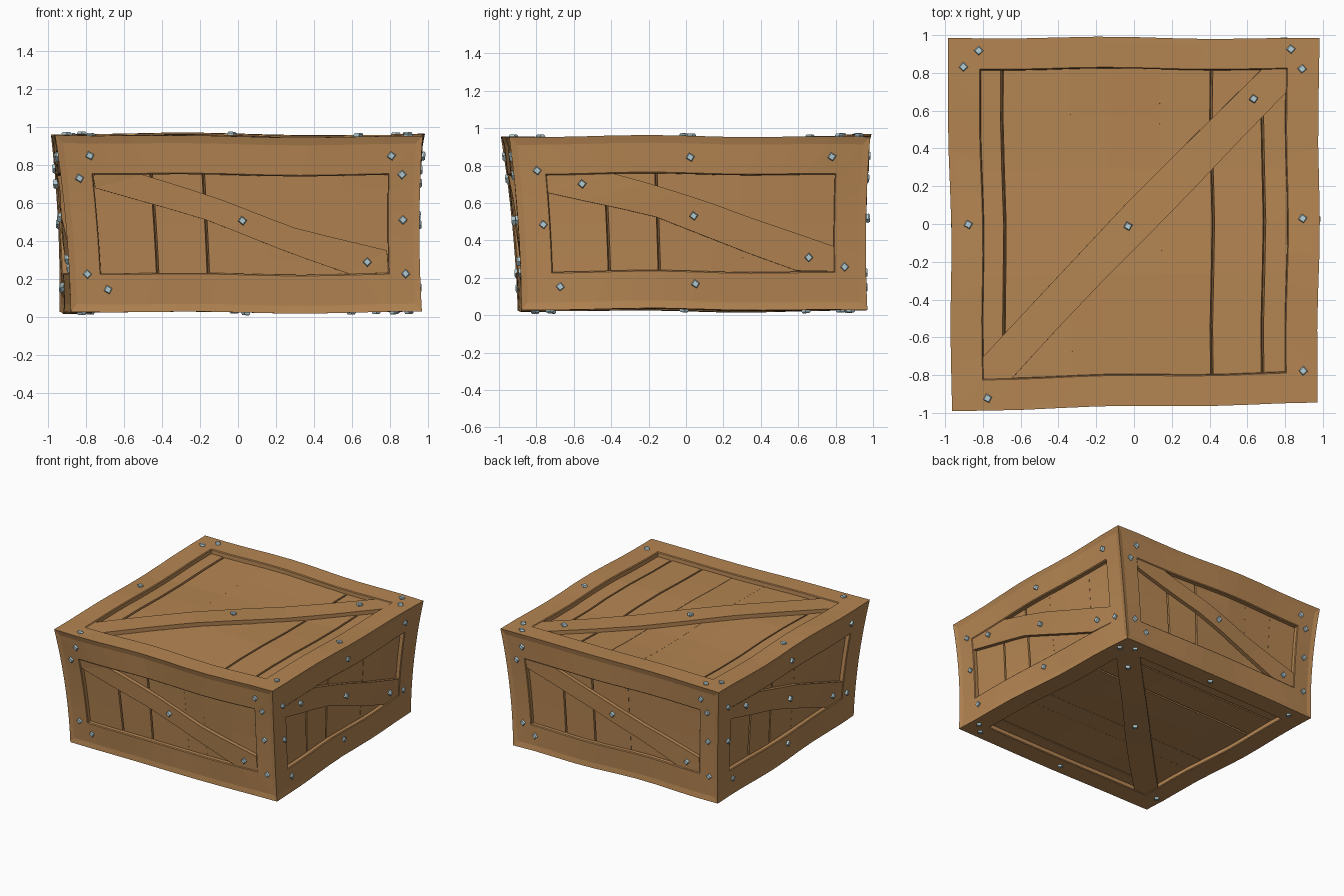
import bpy, bmesh, math, random
from mathutils import Vector

if "Cube" in bpy.data.objects:
    bpy.data.objects.remove(bpy.data.objects["Cube"])

random.seed(4)
HX, HY, HZ, ZC = 0.97, 0.97, 0.465, 0.49
T = 0.08  # board thickness


def material(name, col):
    m = bpy.data.materials.new(name)
    m.diffuse_color = (*col, 1)
    m.use_nodes = True
    m.node_tree.nodes["Principled BSDF"].inputs["Base Color"].default_value = m.diffuse_color
    return m


WOOD = material("wood", (0.46, 0.235, 0.085))
STEEL = material("steel", (0.46, 0.62, 0.67))

# Crooked crate: where each corner of the straight box ends up
CORNERS = {
    (-1, -1, -1): (-0.88, -0.90, 0.026), (1, -1, -1): (0.968, -0.88, 0.028),
    (-1, 1, -1): (-0.94, 0.935, 0.025), (1, 1, -1): (0.878, 0.97, 0.027),
    (-1, -1, 1): (-0.963, -0.99, 0.956), (1, -1, 1): (0.972, -0.945, 0.952),
    (-1, 1, 1): (-0.985, 0.985, 0.960), (1, 1, 1): (0.982, 0.985, 0.954),
}


def warp(p):
    a, b, c = p.x / HX, p.y / HY, p.z / HZ
    out = Vector()
    for (i, j, k), q in CORNERS.items():
        out += Vector(q) * ((1 + i * a) * (1 + j * b) * (1 + k * c) / 8)
    bow = lambda t: max(0, 1 - t * t)
    # waisted upright edges and wavy boards
    pinch = 0.015 * bow(c) * a * b
    out.x -= pinch * b - 0.007 * math.sin(5 * p.y + 4 * p.z) * bow(b)
    out.y -= pinch * a - 0.007 * math.sin(5 * p.x + 3 * p.z + 1) * bow(a)
    out.z += 0.009 * (math.sin(4.5 * p.x + 3) + math.sin(5 * p.y + 3)) * max(bow(a), bow(b)) * 0.7
    return out


X, Y, Z = Vector((1, 0, 0)), Vector((0, 1, 0)), Vector((0, 0, 1))


class Side:
    """One crate side: u across, v up, d outwards from the surface."""
    def __init__(self, name, u, v, hu, hv, hn):
        self.name, self.u, self.v, self.n = name, u, v, u.cross(v)
        self.hu, self.hv, self.hn = hu, hv, hn

    def at(self, u, v, d):
        return warp(self.u * u + self.v * v + self.n * (self.hn + d))


def loft(bm, side, rows):
    rings = [[bm.verts.new(side.at(*p)) for p in r] for r in rows]
    n = len(rings[0])
    for r, s in zip(rings, rings[1:]):
        for i in range(n):
            bm.faces.new((r[i], r[(i + 1) % n], s[(i + 1) % n], s[i]))
    bm.faces.new(rings[0])
    bm.faces.new(rings[-1])


def finish(bm, name, mat):
    bmesh.ops.recalc_face_normals(bm, faces=bm.faces)
    me = bpy.data.meshes.new(name)
    bm.to_mesh(me)
    bm.free()
    me.materials.append(mat)
    bpy.context.collection.objects.link(bpy.data.objects.new(name, me))


def frame(side, wu, wv, step):
    # four mitred boards
    bm = bmesh.new()
    seg = 10
    for along_u in (True, False):
        w, wo = (wv, wu) if along_u else (wu, wv)
        h, ho = (side.hv, side.hu) if along_u else (side.hu, side.hv)
        prof = [(0, 0), (0.2, -step), (0.97, -step), (1, -step - 0.006), (1, -T), (T / w, -T)]
        for s in (-1, 1):
            rows = []
            for i in range(seg + 1):
                t = -1 + 2 * i / seg
                row = []
                for f, d in prof:
                    across, along = s * (h - f * w), t * (ho - f * wo)
                    row.append((along, across, d) if along_u else (across, along, d))
                rows.append(row)
            loft(bm, side, rows)
    finish(bm, side.name + "_frame", WOOD)


def brace(side, pairs, top):
    # diagonal board given by its upper and lower edge points
    bm = bmesh.new()
    rows = []
    for k, (p, q) in enumerate(zip(pairs, pairs[1:])):
        for i in range(3 if k < len(pairs) - 2 else 4):
            t = i / 3
            a = [p[j] + (q[j] - p[j]) * t for j in range(4)]
            rows.append([(a[0], a[1], top), (a[2], a[3], top),
                         (a[2], a[3], -0.065), (a[0], a[1], -0.065)])
    loft(bm, side, rows)
    finish(bm, side.name + "_diagonal_brace", WOOD)


def planks(side, cuts, wide, wv, depth):
    # panel planks, closed at the back; the cuts listed in wide are open grooves
    bm = bmesh.new()
    hv = side.hv - wv + 0.02
    for a, b in zip(cuts, cuts[1:]):
        ga, gb = (0.007 if c in wide else 0.0 for c in (a, b))
        d = depth + random.uniform(-0.002, 0.002)
        loft(bm, side, [[(a + ga, v, d), (b - gb, v, d), (b - gb * 0.6, v, d - 0.02), (b, v, -T),
                         (a, v, -T), (a + ga * 0.6, v, d - 0.02)]
                        for v in [hv * (i / 3 - 1) for i in range(7)]])
    finish(bm, side.name + "_planks", WOOD)


def nails(side, spots, top):
    # four-sided nail heads
    bm = bmesh.new()
    for u, v in spots:
        ang = random.uniform(-0.1, 0.3)
        rows = []
        for r, d in ((0.022, -0.012), (0.025, 0.006), (0.019, 0.014)):
            rows.append([(u + r * math.cos(ang + k * math.pi / 2),
                          v + r * math.sin(ang + k * math.pi / 2), d + top) for k in range(4)])
        loft(bm, side, rows)
    finish(bm, side.name + "_nails", STEEL)


# Layouts shared by opposite sides
LONG = dict(
    w=(0.175, 0.205), step=0.008, depth=-0.045,
    brace=[(-.785, .26, -.795, .25), (-.53, .26, -.79, .19), (-.1, .125, -.2, .02),
           (.28, -.01, .2, -.125), (.79, -.14, .58, -.26), (.795, -.25, .785, -.26)],
    cuts=[-.81, -.48, -.2, .13, .3, .55, .81], wide=(-.48, -.2),
    nails=[(-.80, .36), (-.87, .24), (.81, .36), (.87, .26), (0, .02), (.88, .02),
           (.68, -.2), (.89, -.265), (-.87, -.265), (-.76, -.345)])
SHORT = dict(
    w=(0.18, 0.205), step=0.008, depth=-0.045,
    brace=[(-.785, .26, -.795, .25), (-.42, .26, -.79, .165), (.1, .11, -.2, .025),
           (.79, -.125, .58, -.255), (.795, -.25, .785, -.26)],
    cuts=[-.81, -.47, -.19, .1, .28, .55, .81], wide=(-.47, -.19),
    nails=[(0, .35), (.77, .355), (-.84, .285), (-.6, .21), (.01, .035), (-.83, -.005),
           (.65, -.185), (.85, -.235), (.01, -.33), (-.75, -.34)])
LID = dict(
    w=(0.17, 0.165), step=0.0, depth=-0.036,
    brace=[(-.805, -.795, -.795, -.805), (-.8, -.69, -.65, -.805), (-.05, .09, .05, -.09),
           (.67, .805, .8, .68), (.795, .805, .805, .795)],
    cuts=[-.82, -.69, -.33, -.15, .14, .41, .68, .82], wide=(-.69, .41, .68),
    nails=[(-.89, .82), (-.81, .905), (.82, .91), (.88, .805), (.63, .65), (-.88, 0),
           (-.04, -.025), (.88, .01), (-.78, -.905), (.895, -.80)])

SIDES = [
    (Side("front", X, Z, HX, HZ, HY), LONG), (Side("back", -X, Z, HX, HZ, HY), LONG),
    (Side("right", Y, Z, HY, HZ, HX), SHORT), (Side("left", -Y, Z, HY, HZ, HX), SHORT),
    (Side("top", X, Y, HX, HY, HZ), LID), (Side("bottom", Y, X, HY, HX, HZ), LID),
]
for side, lay in SIDES:
    frame(side, *lay["w"], lay["step"])
    brace(side, lay["brace"], -lay["step"] - 0.005)
    planks(side, lay["cuts"], lay["wide"], lay["w"][1], lay["depth"])
    nails(side, lay["nails"], -lay["step"] * 0.7)
